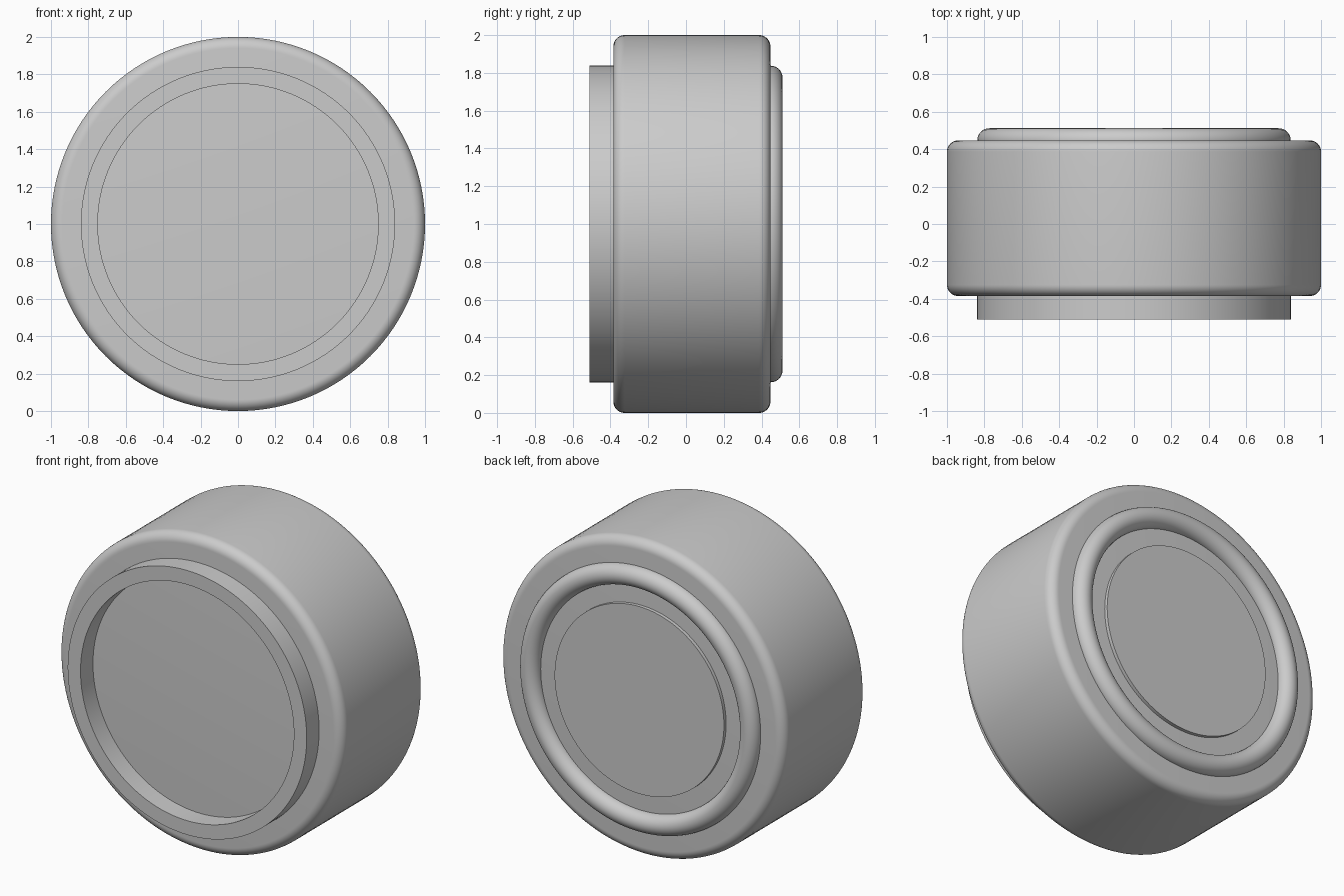
import bpy, bmesh, math
from mathutils import Matrix, Vector

if "Cube" in bpy.data.objects:
    bpy.data.objects.remove(bpy.data.objects["Cube"], do_unlink=True)

SEGMENTS = 128

grey = bpy.data.materials.new("plain_grey")
grey.use_nodes = True
grey.diffuse_color = (0.6, 0.6, 0.6, 1)
grey.node_tree.nodes["Principled BSDF"].inputs["Base Color"].default_value = grey.diffuse_color


def arc(radius, y, size, start, end, steps=10):
    """Points (radius, y) of an arc; angles in degrees from the outward direction."""
    angles = [math.radians(start + (end - start) * i / steps) for i in range(steps + 1)]
    return [(radius + size * math.cos(a), y + size * math.sin(a)) for a in angles]


def lathe(name, profile, closed=False):
    """Turn a (radius, y) profile round the front-to-back axis."""
    bm = bmesh.new()
    verts = [bm.verts.new((r, y, 0)) for r, y in profile]
    edges = [bm.edges.new(pair) for pair in zip(verts, verts[1:])]
    if closed:
        edges.append(bm.edges.new((verts[-1], verts[0])))
    bmesh.ops.spin(bm, geom=verts + edges, cent=(0, 0, 0), axis=(0, 1, 0),
                   angle=math.tau, steps=SEGMENTS, use_merge=False)
    bmesh.ops.remove_doubles(bm, verts=bm.verts, dist=0.0001)
    bmesh.ops.recalc_face_normals(bm, faces=bm.faces)
    bmesh.ops.translate(bm, verts=bm.verts, vec=(0, 0, 1))
    mesh = bpy.data.meshes.new(name)
    bm.to_mesh(mesh)
    bm.free()
    mesh.materials.append(grey)
    obj = bpy.data.objects.new(name, mesh)
    bpy.context.collection.objects.link(obj)
    bpy.ops.object.select_all(action="DESELECT")
    obj.select_set(True)
    bpy.context.view_layer.objects.active = obj
    bpy.ops.object.shade_smooth_by_angle(angle=math.radians(30))
    return obj


FRONT, BACK, ROUND = -0.385, 0.447, 0.06

# Main drum with rounded rims
lathe("drum_body", [(0, FRONT)]
      + arc(1 - ROUND, FRONT + ROUND, ROUND, -90, 0)
      + arc(1 - ROUND, BACK - ROUND, ROUND, 0, 90)
      + [(0, BACK)])

# Square-edged collar standing out from the front
lathe("front_collar", [(0.75, -0.51), (0.84, -0.51), (0.84, FRONT + 0.02), (0.75, FRONT + 0.02)],
      closed=True)

# Half-round bead on the back
lathe("back_bead", arc(0.773, BACK, 0.065, -20, 200, 20), closed=True)

# Low flat disc inside the bead
lathe("back_disc", [(0, BACK + 0.022), (0.595, BACK + 0.022), (0.595, BACK - 0.02), (0, BACK - 0.02)])
